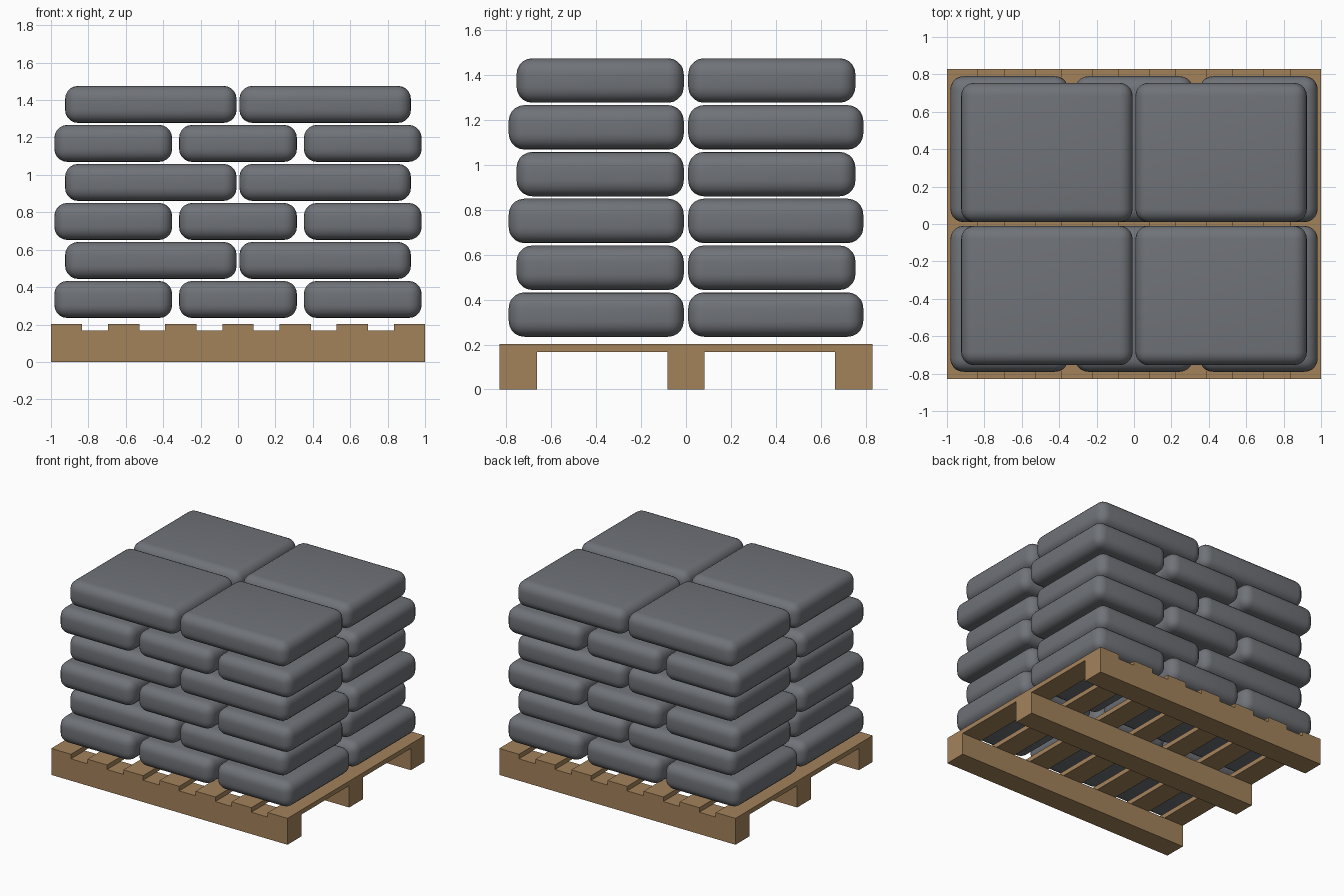
import bpy

cube = bpy.data.objects.get("Cube")
if cube:
    bpy.data.objects.remove(cube, do_unlink=True)


def make_material(name, rgb):
    mat = bpy.data.materials.new(name)
    mat.use_nodes = True
    mat.diffuse_color = (*rgb, 1)
    mat.node_tree.nodes["Principled BSDF"].inputs["Base Color"].default_value = (*rgb, 1)
    return mat


wood = make_material("pallet wood", (0.37, 0.225, 0.105))
sack = make_material("grey sack", (0.16, 0.17, 0.187))


def box(name, centre, size, mat):
    bpy.ops.mesh.primitive_cube_add(size=1, location=centre)
    obj = bpy.context.object
    obj.name = name
    obj.scale = size
    bpy.ops.object.transform_apply(location=False, rotation=False, scale=True)
    obj.data.materials.append(mat)
    return obj


def bag(name, centre, size):
    obj = box(name, centre, size, sack)
    bevel = obj.modifiers.new("soft edges", "BEVEL")
    bevel.width = 0.07
    bevel.segments = 5
    bpy.ops.object.shade_smooth()


# Pallet: three runners carrying seven cross slats
DEPTH, SLAT_W, RUNNER_H, DECK_H = 1.66, 0.167, 0.167, 0.202
for i in (-1, 0, 1):
    box(f"runner_{i + 2}", (0, i * (DEPTH - SLAT_W) / 2, RUNNER_H / 2),
        (2, SLAT_W, RUNNER_H), wood)
for i in range(-3, 4):
    box(f"slat_{i + 4}", (i * (2 - SLAT_W) / 6, 0, (RUNNER_H + DECK_H) / 2),
        (SLAT_W, DEPTH, DECK_H - RUNNER_H), wood)

# Stacked bags: layers alternate between three and two bags across
BAG_H, STEP, FIRST = 0.198, 0.2086, 0.334
LAYOUTS = (
    ((-0.667, 0, 0.667), 0.63, 0.78),
    ((-0.466, 0.466), 0.917, 0.745),
)
for layer in range(6):
    columns, width, depth = LAYOUTS[layer % 2]
    for col, x in enumerate(columns):
        for side, label in ((-1, "front"), (1, "back")):
            bag(f"bag_{label}_{layer + 1}_{col + 1}",
                (x, side * (depth / 2 + 0.01), FIRST + layer * STEP),
                (width, depth, BAG_H))
